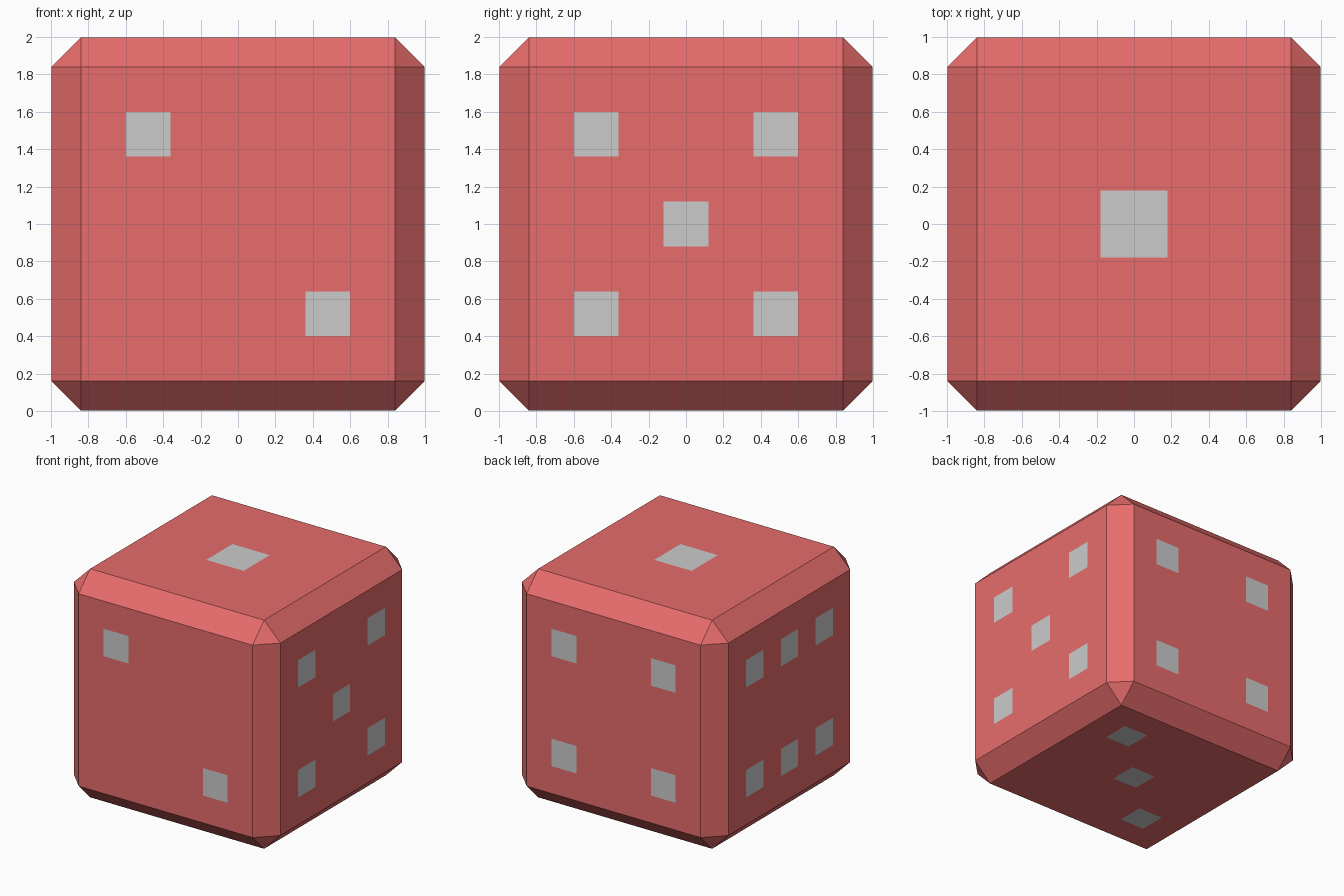
import bpy, bmesh
from mathutils import Vector

if "Cube" in bpy.data.objects:
    bpy.data.objects.remove(bpy.data.objects["Cube"])

HALF, FLAT, S = 0.998, 0.84, 0.48
CENTRE = Vector((0, 0, 1))

red = bpy.data.materials.new("red")
red.diffuse_color = (0.8, 0.15, 0.15, 1)
red.use_nodes = True
red.node_tree.nodes["Principled BSDF"].inputs["Base Color"].default_value = red.diffuse_color


def add_object(name, bm):
    mesh = bpy.data.meshes.new(name)
    bm.to_mesh(mesh)
    bm.free()
    obj = bpy.data.objects.new(name, mesh)
    bpy.context.collection.objects.link(obj)
    return obj


# Die body: cube with one flat chamfer on every edge
bm = bmesh.new()
bmesh.ops.create_cube(bm, size=2 * HALF)
bmesh.ops.bevel(bm, geom=bm.edges[:], offset=HALF - FLAT,
                offset_type='OFFSET', segments=1, affect='EDGES')
bmesh.ops.translate(bm, verts=bm.verts, vec=CENTRE)
body = add_object("die_body", bm)
body.data.materials.append(red)


# Square pips lying on one face; u x v is the outward normal
def add_pips(name, u, v, spots, half=0.12):
    u, v = Vector(u), Vector(v)
    n = u.cross(v)
    bm = bmesh.new()
    for a, b in spots:
        mid = CENTRE + n + u * a + v * b
        corners = [(-1, -1), (1, -1), (1, 1), (-1, 1)]
        bm.faces.new([bm.verts.new(mid + (u * i + v * j) * half) for i, j in corners])
    add_object(name, bm)


X, Y, Z = (1, 0, 0), (0, 1, 0), (0, 0, 1)
four = [(a, b) for a in (-S, S) for b in (-S, S)]

add_pips("top_pip", X, Y, [(0, 0)], half=0.18)
add_pips("front_pips", X, Z, [(-S, S), (S, -S)])
add_pips("bottom_pips", Y, X, [(-S, -S), (0, 0), (S, S)])
add_pips("back_pips", (-1, 0, 0), Z, four)
add_pips("right_pips", Y, Z, four + [(0, 0)])
add_pips("left_pips", (0, -1, 0), Z, four + [(0, -S), (0, S)])
